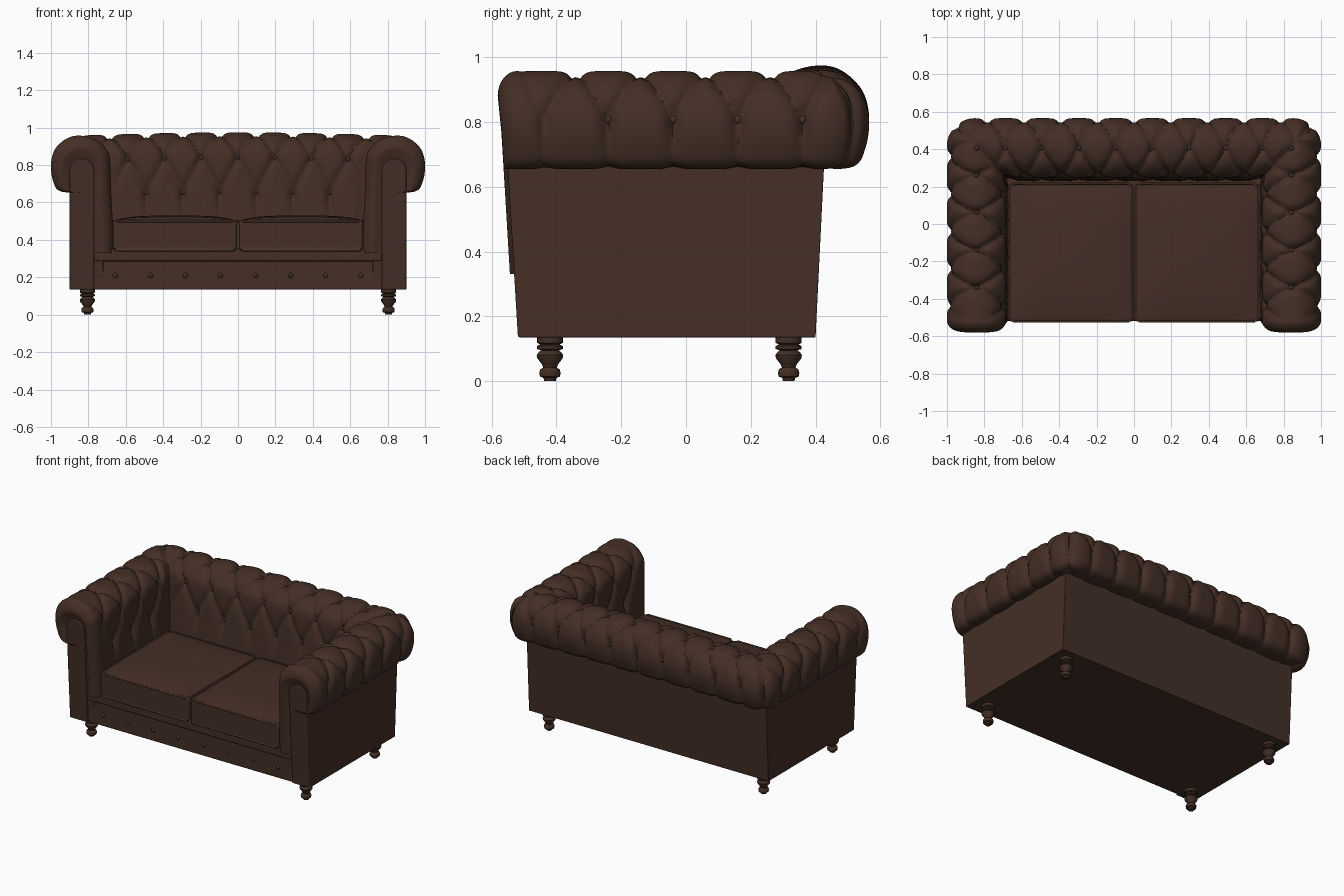
import bpy, bmesh, math
from mathutils import Vector

if "Cube" in bpy.data.objects:
    bpy.data.objects.remove(bpy.data.objects["Cube"])

def mat(name, col):
    m = bpy.data.materials.new(name)
    m.diffuse_color = (*col, 1)
    m.use_nodes = True
    m.node_tree.nodes["Principled BSDF"].inputs["Base Color"].default_value = m.diffuse_color
    return m

LEATHER = mat("brown leather", (0.058, 0.028, 0.019))

def finish(name, bm, angle=35, bevel=0):
    bmesh.ops.recalc_face_normals(bm, faces=bm.faces)
    me = bpy.data.meshes.new(name)
    bm.to_mesh(me)
    bm.free()
    ob = bpy.data.objects.new(name, me)
    bpy.context.collection.objects.link(ob)
    me.materials.append(LEATHER)
    if bevel:
        b = ob.modifiers.new("bevel", 'BEVEL')
        b.width, b.segments, b.limit_method = bevel, 4, 'ANGLE'
    bpy.ops.object.select_all(action='DESELECT')
    ob.select_set(True)
    bpy.context.view_layer.objects.active = ob
    bpy.ops.object.shade_smooth_by_angle(angle=math.radians(angle))
    return ob

def box(name, x, y0, y1, z, bevel=0.006, lean=(0, 0)):
    """Box whose front / back top edges may lean in y."""
    bm = bmesh.new()
    bmesh.ops.create_cube(bm, size=1)
    for v in bm.verts:
        top, back = v.co.z > 0, v.co.y > 0
        yy = (y1 if back else y0) + (lean[back] if top else 0)
        v.co = (x[v.co.x > 0], yy, z[top])
    return finish(name, bm, 35, bevel)

def front_y(z):
    return -0.515 - 0.06 * (z - 0.135)

# ---- tufted roll: cross-section as (inset from outer wall, z, tuft row)
CTRL = [(0.08, 0.655, 4), (-0.05, 0.66, 3.7), (-0.09, 0.72, 3.4), (-0.10, 0.81, 3),
        (-0.075, 0.89, 2.6), (-0.01, 0.945, 2.25), (0.06, 0.957, 2), (0.14, 0.937, 1.6),
        (0.195, 0.887, 1.25), (0.215, 0.83, 1), (0.222, 0.65, 0), (0.23, 0.5, -1), (0.235, 0.33, -2)]
STEP = 8

def spline(ctrl, n):
    c = [Vector(p) for p in ctrl]
    c = [2 * c[0] - c[1]] + c + [2 * c[-1] - c[-2]]
    out = []
    for i in range(1, len(c) - 2):
        a, b, d, e = c[i - 1:i + 3]
        for k in range(n):
            t = k / n
            out.append(0.5 * (2 * b + (d - a) * t + (2 * a - 5 * b + 4 * d - e) * t * t
                              + (3 * b - a - 3 * d + e) * t ** 3))
    return out + [c[-2]]

PROF = spline(CTRL, STEP)
NORM = []
for j in range(len(PROF)):
    t = PROF[min(j + 1, len(PROF) - 1)] - PROF[max(j - 1, 0)]
    NORM.append(Vector((-t.y, t.x)).normalized())
WX, WY = 0.90, 0.465            # outer wall lines of arms and back

def tuft(a, v, seam):
    """Depth of the diamond tufting; creases become pleats beyond the end rows."""
    vc = min(3, max(0, v))
    p, q = abs(math.sin(math.pi * (a + vc / 2))), abs(math.sin(math.pi * (a - vc / 2)))
    h = -0.022 * (1 - min(p, q)) ** 2.5 * (1 if v == vc else max(0.35, 1 - abs(v - vc) * 0.6))
    h -= 0.016 * math.exp(-5 * (p * p + q * q) - 8 * (v - vc) ** 2)
    w = min(1, seam / 0.05)
    return h * w - 0.014 * (1 - w)

def section(j, a, seam, amount=1):
    d = PROF[j]
    h = tuft(a, d.z, seam) * amount
    return d.x + NORM[j].x * h, d.y + NORM[j].y * h

def round_corner(x, y):
    dx, dy = abs(x) - (WX - 0.05), y - (WY - 0.05)
    if dx > 0 and dy > 0:
        k = max(dx, dy) / math.hypot(dx, dy)
        x, y = math.copysign(WX - 0.05 + dx * k, x), WY - 0.05 + dy * k
    return x, y

def arm_point(j, y, sx, amount=1):
    s, z = section(j, (y - 0.06) / 0.2, abs(WY - PROF[j].x - y), amount)
    if abs(WY - PROF[j].x - y) < 1e-6:
        y = WY - s
    return Vector((*round_corner(sx * (WX - s), y), z))

def back_point(j, x):
    end = WX - PROF[j].x
    s, z = section(j, (x - 0.098) / 0.196, end - abs(x))
    z += 0.017 * (1 - (x / end) ** 2) * max(0, (z - 0.35) / 0.6)
    if end - abs(x) < 1e-6:
        x = math.copysign(WX - s, x)
    return Vector((*round_corner(x, WY - s), z))

def skin(bm, columns):
    rows = [[bm.verts.new(p) for p in c] for c in columns]
    for c0, c1 in zip(rows, rows[1:]):
        for j in range(len(c0) - 1):
            bm.faces.new((c0[j], c0[j + 1], c1[j + 1], c1[j]))

def arm_columns(sx, n=110, caps=8):
    J = range(len(PROF))
    def cap(j, f, dy):
        d = PROF[j]
        cs, cz = 0.065, min(d.y, 0.765)
        s, z = cs + (d.x - cs) * f, cz + (d.y - cz) * f
        return Vector((sx * (WX - s), front_y(d.y) + dy, z))
    cols = [[cap(j, 0.05, 0.01) for j in J], [cap(j, 0.42, 0.01) for j in J]]
    for k in range(caps):       # rounded front end of the arm
        th = math.pi / 2 * (1 - k / caps)
        cols.append([cap(j, 1 - 0.4 * (1 - math.cos(th)), -0.017 + 0.06 * (1 - math.sin(th))) for j in J])
    for k in range(n + 1):
        t, col = k / n, []
        for j in J:
            y0, y1 = front_y(PROF[j].y) + 0.043, WY - PROF[j].x
            col.append(arm_point(j, y0 + (y1 - y0) * t, sx, min(1, t * 10)))
        cols.append(col)
    return cols

bm = bmesh.new()
for sx in (-1, 1):
    skin(bm, arm_columns(sx))
N = 200
skin(bm, [[back_point(j, (WX - PROF[j].x) * (2 * k / N - 1)) for j in range(len(PROF))]
          for k in range(N + 1)])
bmesh.ops.remove_doubles(bm, verts=bm.verts, dist=0.0008)
finish("tufted_arms_and_back", bm, 60)

# ---- upholstery buttons
def add_ball(bm, p, r=0.014):
    ret = bmesh.ops.create_uvsphere(bm, u_segments=12, v_segments=8, radius=r)
    bmesh.ops.translate(bm, verts=ret['verts'], vec=p)

bm = bmesh.new()
for row, ctrl in ((0, 10), (1, 9), (2, 6), (3, 3)):
    j, half = ctrl * STEP, 0.5 * (row % 2)
    for i in range(-6, 6):
        x, y = 0.098 + 0.196 * (i + half), 0.06 + 0.2 * (i + half)
        if abs(x) < WX - PROF[j].x - 0.06:
            add_ball(bm, back_point(j, x))
        if -0.47 < y < WY - PROF[j].x - 0.05:
            for sx in (-1, 1):
                add_ball(bm, arm_point(j, y, sx))
for sx in (-1, 1):
    add_ball(bm, arm_point(6 * STEP, WY - 0.06, sx))
finish("tuft_buttons", bm)

# ---- frame
box("base", (-0.895, 0.895), -0.495, 0.40, (0.135, 0.34), 0.004, (0, 0.008))
box("back_wall", (-0.9, 0.9), 0.28, 0.40, (0.135, 0.70), 0.004, (0, 0.028))
for sx, side in ((-1, "left"), (1, "right")):
    xs = sorted((sx * 0.9, sx * 0.72))
    box(side + "_arm_wall", xs, -0.505, 0.40, (0.135, 0.70), 0.004, (-0.03, 0.028))
    # arched front panel of the arm
    pts = [(0.0, 0.135), (0.13, 0.135)] + [
        (0.065 + 0.065 * math.cos(math.pi * k / 16), 0.77 + 0.065 * math.sin(math.pi * k / 16)) for k in range(17)]
    bm = bmesh.new()
    f = bm.faces.new([bm.verts.new((sx * (WX - s), front_y(z) - 0.004, z)) for s, z in pts])
    ex = bmesh.ops.extrude_face_region(bm, geom=[f])
    bmesh.ops.translate(bm, verts=[v for v in ex['geom'] if isinstance(v, bmesh.types.BMVert)], vec=(0, 0.04, 0))
    finish(side + "_arm_front_panel", bm, 35, 0.006)

# ---- front rail, upper band and rail buttons
box("front_rail", (-0.77, 0.77), -0.508, -0.45, (0.135, 0.287), 0.006)
box("front_band", (-0.77, 0.77), -0.518, -0.45, (0.285, 0.352), 0.012)
bm = bmesh.new()
for i in range(8):
    add_ball(bm, (-0.656 + 0.1875 * i, -0.505, 0.21), 0.014)
finish("rail_buttons", bm)

# ---- seat cushions with piping
for sx, side in ((-1, "left"), (1, "right")):
    cx, cy, hx, hy = sx * 0.337, -0.153, 0.331, 0.368
    bm = bmesh.new()
    bmesh.ops.create_cube(bm, size=2)
    bmesh.ops.subdivide_edges(bm, edges=bm.edges, cuts=13, use_grid_fill=True)
    for v in bm.verts:
        x, y, z = v.co
        crown = 0.027 * (1 - x ** 4) * (1 - y ** 4) if z > 0.99 else 0
        v.co = (cx + x * hx, cy + y * hy, 0.42 + z * 0.083 + crown)
    finish(side + "_seat_cushion", bm, 40, 0.014)
    cu = bpy.data.curves.new("piping", 'CURVE')
    cu.dimensions, cu.bevel_depth, cu.bevel_resolution = '3D', 0.007, 2
    for z in (0.345, 0.5):
        c = 0.025
        ring = [(sgx * (hx - (c if k else 0)), sgy * (hy - (0 if k else c)))
                for sgx, sgy, order in ((1, 1, (0, 1)), (-1, 1, (1, 0)), (-1, -1, (0, 1)), (1, -1, (1, 0)))
                for k in order]
        sp = cu.splines.new('POLY')
        sp.points.add(len(ring) - 1)
        for p, (x, y) in zip(sp.points, ring):
            p.co = (cx + x, cy + y, z, 1)
        sp.use_cyclic_u = True
    cu.materials.append(LEATHER)
    bpy.context.collection.objects.link(bpy.data.objects.new(side + "_cushion_piping", cu))

# ---- turned legs
LEG = [(0, 0), (0.018, 0), (0.02, 0.01), (0.031, 0.014), (0.033, 0.026), (0.03, 0.036), (0.021, 0.042),
       (0.025, 0.052), (0.039, 0.07), (0.041, 0.08), (0.034, 0.09), (0.027, 0.095), (0.04, 0.099),
       (0.04, 0.108), (0.03, 0.113), (0.04, 0.118), (0.04, 0.14)]
for sx, sname in ((-1, "left"), (1, "right")):
    for y, yname in ((-0.42, "front"), (0.317, "back")):
        bm = bmesh.new()
        vs = [bm.verts.new((r, 0, z)) for r, z in LEG]
        es = [bm.edges.new(e) for e in zip(vs, vs[1:])]
        bmesh.ops.spin(bm, geom=vs + es, cent=(0, 0, 0), axis=(0, 0, 1), angle=2 * math.pi, steps=20)
        bmesh.ops.remove_doubles(bm, verts=bm.verts, dist=0.0002)
        bmesh.ops.translate(bm, verts=bm.verts, vec=(sx * 0.805, y, 0))
        finish(f"{yname}_{sname}_leg", bm, 40)
